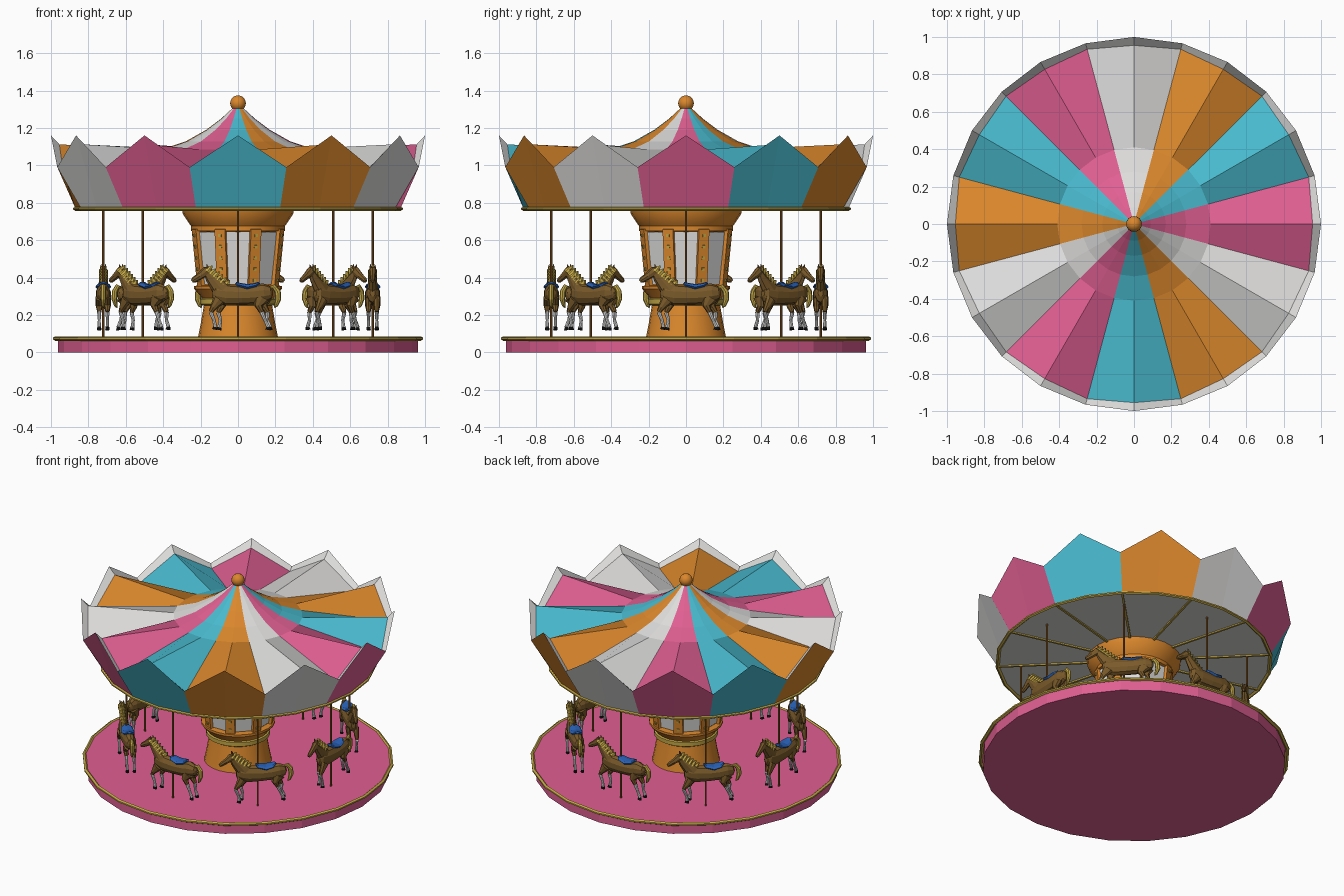
import bpy, bmesh, math
from math import sin, cos, pi, radians
from mathutils import Matrix, Vector

if "Cube" in bpy.data.objects:
    bpy.data.objects.remove(bpy.data.objects["Cube"])


def mat(name, r, g, b):
    m = bpy.data.materials.new(name)
    lin = [((c / 255 + 0.055) / 1.055) ** 2.4 if c > 10 else c / 3300 for c in (r, g, b)]
    m.diffuse_color = (*lin, 1)
    m.use_nodes = True
    m.node_tree.nodes["Principled BSDF"].inputs["Base Color"].default_value = m.diffuse_color
    return m


PINK, TEAL = mat("pink", 224, 95, 146), mat("teal", 73, 186, 206)
ORANGE, WHITE = mat("orange", 218, 135, 44), mat("white", 222, 221, 220)
GOLD, BROWN = mat("gold", 196, 168, 70), mat("horse brown", 122, 90, 42)
WOOD, BLUE = mat("pole brown", 142, 92, 36), mat("saddle blue", 40, 96, 180)
BLACK = mat("hoof black", 25, 24, 24)


def make(name, bm, mats, smooth=None):
    bmesh.ops.recalc_face_normals(bm, faces=bm.faces)
    me = bpy.data.meshes.new(name)
    bm.to_mesh(me)
    bm.free()
    for m in mats:
        me.materials.append(m)
    ob = bpy.data.objects.new(name, me)
    bpy.context.collection.objects.link(ob)
    if smooth:
        bpy.ops.object.select_all(action='DESELECT')
        bpy.context.view_layer.objects.active = ob
        ob.select_set(True)
        bpy.ops.object.shade_smooth_by_angle(angle=radians(smooth))
    return ob


def bridge(bm, rings, cap=True):
    """Join rings of vertices; returns (ring number, side number, face)."""
    out, n = [], len(rings[0])
    for i in range(len(rings) - 1):
        for j in range(n):
            k = (j + 1) % n
            out.append((i, j, bm.faces.new((rings[i][j], rings[i][k], rings[i + 1][k], rings[i + 1][j]))))
    if cap:
        bm.faces.new(rings[0])
        bm.faces.new(rings[-1])
    return out


def lathe(name, profile, m, n=24, turn=0.0, smooth=None, closed=False):
    bm = bmesh.new()
    rings = [[bm.verts.new((r * cos(turn + 2 * pi * j / n), r * sin(turn + 2 * pi * j / n), z))
              for j in range(n)] for r, z in profile]
    bridge(bm, rings + rings[:1] if closed else rings, not closed)
    return make(name, bm, [m], smooth)


def hoop(name, r, z, w, h, m):
    return lathe(name, [(r - w, z), (r, z - h), (r + w, z - h * .4), (r + w, z + h * .4), (r, z + h)], m, closed=True)


def boxes(bm, size, r, z, tilt, ang):
    mx = (Matrix.Rotation(ang, 4, 'Z') @ Matrix.Translation((r, 0, z))
          @ Matrix.Rotation(tilt, 4, 'Y') @ Matrix.Diagonal((*size, 1)))
    bmesh.ops.create_cube(bm, size=1, matrix=mx)


# platform
lathe("platform", [(.963, 0), (.963, .068), (.97, .078)], PINK)
hoop("platform_rim", .977, .074, .013, .012, GOLD)

# canopy: pleated roof, raised panels and flat underside in one skin
# each ring: ridge radius, ridge height, valley radius, valley height
CANOPY = [(.03, 1.305, .03, 1.305), (.09, 1.25, .09, 1.25), (.17, 1.19, .17, 1.19), (.28, 1.128, .28, 1.128),
          (.41, 1.085, .41, 1.085), (.955, 1.112, .967, .968), (1, 1.16, 1, .99),
          (.87, .772, .87, .772), (.05, .775, .05, .775)]
bm = bmesh.new()
rings = []
for ra, za, rb, zb in CANOPY:
    rings.append([bm.verts.new(((rb if j % 2 else ra) * cos(j * pi / 12),
                                (rb if j % 2 else ra) * sin(j * pi / 12),
                                zb if j % 2 else za)) for j in range(24)])
for i, j, f in bridge(bm, rings):
    f.material_index = 3 if i in (5, 7) else ((j + 1) // 2) % 4
make("canopy", bm, [PINK, TEAL, ORANGE, WHITE])
hoop("canopy_rim", .87, .768, .012, .011, GOLD)

# underside spokes
bm = bmesh.new()
for k in range(12):
    boxes(bm, (.6, .014, .012), .57, .77, 0, radians(15 + 30 * k))
make("canopy_spokes", bm, [GOLD])

# top ball
bm = bmesh.new()
bmesh.ops.create_uvsphere(bm, u_segments=16, v_segments=10, radius=.042,
                          matrix=Matrix.Translation((0, 0, 1.332)))
make("top_ball", bm, [ORANGE], 60)

# centre column
lathe("column_base", [(.215, .075), (.2, .15), (.182, .255)], ORANGE, smooth=30)
lathe("column_band", [(.19, .25), (.203, .258), (.203, .285), (.19, .292)], GOLD, smooth=30)
lathe("column_ledge", [(.19, .285), (.2, .30), (.235, .34), (.235, .355), (.2, .36)], ORANGE, smooth=30)
lathe("column_drum", [(.211, .35), (.2435, .66)], ORANGE, 8, pi / 8)
lathe("column_cornice", [(.225, .645), (.25, .65), (.25, .675), (.262, .69), (.295, .74), (.3, .774)],
      ORANGE, smooth=30)
bm = bmesh.new()
for k in range(8):
    boxes(bm, (.008, .125, .28), .2115, .505, .1, k * pi / 4)
make("column_windows", bm, [WHITE])
bm = bmesh.new()
for k in range(8):
    boxes(bm, (.022, .06, .31), .229, .505, .105, (k + .5) * pi / 4)
make("column_pillars", bm, [ORANGE])
bm = bmesh.new()
for k in range(8):
    for i in range(5):
        boxes(bm, (.012, .016, .016), .229 + .011 + (i - 2) * .0063, .505 + (i - 2) * .06, .105, (k + .5) * pi / 4)
make("pillar_studs", bm, [GOLD])

# one horse, modelled in side view at the front of the ring
Y = -.72


def loft(bm, pts, m=0, y=0.0, n=8):
    """Elliptical tube along side-view points (x, z, half height, half width)."""
    rings = []
    for i, (x, z, a, b) in enumerate(pts):
        p, q = pts[max(i - 1, 0)], pts[min(i + 1, len(pts) - 1)]
        t = Vector((q[0] - p[0], q[1] - p[1])).normalized()
        rings.append([bm.verts.new((x - t.y * a * cos(u), Y + y + b * sin(u), z + t.x * a * cos(u)))
                      for u in (2 * pi * j / n for j in range(n))])
    old = set(bm.faces)
    bridge(bm, rings)
    for f in set(bm.faces) - old:
        f.material_index = m


bm = bmesh.new()
# trunk, neck and head
loft(bm, [(-.138, .318, .02, .014), (-.12, .317, .048, .03), (-.06, .308, .058, .039), (.02, .306, .053, .042),
          (.09, .31, .053, .042), (.14, .317, .052, .038), (.175, .318, .035, .025), (.186, .318, .012, .01)], n=10)
loft(bm, [(-.075, .322, .055, .034), (-.115, .37, .043, .025), (-.145, .405, .033, .019), (-.165, .437, .022, .015)])
loft(bm, [(-.142, .446, .014, .012), (-.168, .434, .027, .02), (-.205, .407, .019, .015),
          (-.235, .388, .016, .013), (-.246, .38, .009, .008)])
for s in (-1, 1):
    loft(bm, [(-.16, .448, .009, .006), (-.162, .458, .007, .005), (-.168, .472, .001, .001)], y=s * .012, n=5)
# legs: brown upper, white lower, black hoof
LEGS = [(-1, [(-.1, .285, .035), (-.132, .24, .018), (-.146, .216, .012), (-.128, .172, .009), (-.122, .136, .011)]),
        (1, [(-.08, .285, .035), (-.092, .24, .018), (-.106, .214, .012), (-.094, .172, .009), (-.1, .134, .011)]),
        (-1, [(.13, .295, .045), (.108, .25, .022), (.127, .216, .013), (.145, .172, .009), (.163, .134, .011)]),
        (1, [(.145, .295, .042), (.135, .25, .022), (.158, .216, .013), (.157, .172, .009), (.172, .136, .011)])]
for s, path in LEGS:
    p = [(x, z, a, min(a * .85, .02)) for x, z, a in path]
    x, z = path[-1][:2]
    loft(bm, p[:3], 0, s * .022)
    loft(bm, p[2:], 1, s * .022)
    loft(bm, [(x, z, .011, .01), (x - .003, z - .014, .015, .012)], 2, s * .022)
# tail, saddle
loft(bm, [(.168, .345, .008, .008), (.192, .352, .014, .012), (.212, .325, .017, .014),
          (.215, .285, .016, .014), (.203, .25, .01, .008), (.195, .238, .002, .002)], 3)
loft(bm, [(-.012, .372, .006, .014), (0, .362, .012, .035), (.05, .349, .016, .043),
          (.095, .359, .013, .037), (.115, .373, .006, .014)], 4)
# spiky mane
A, B = Vector((-.158, .458)), Vector((-.045, .364))
edge = [A.lerp(B, i / 12) + (Vector((.013, .016)) if i % 2 else Vector((0, 0))) for i in range(13)]
inner = [A.lerp(B, i / 12) - Vector((.016, .018)) for i in range(13)]
strips = []
for e, q in zip(edge, inner):
    strips.append([bm.verts.new((v.x, Y + w, v.y)) for v, w in
                   ((e, -.006), (e, .006), (q, .024), (q, -.024))])
for _, _, f in bridge(bm, strips):
    f.material_index = 3
horse = make("horse_1", bm, [BROWN, WHITE, BLACK, GOLD, BLUE])

# pole through the horse
bm = bmesh.new()
bmesh.ops.create_cone(bm, cap_ends=True, segments=8, radius1=.006, radius2=.006, depth=.69,
                      matrix=Matrix.Translation((0, Y, .425)))
pole = make("pole_1", bm, [WOOD])

# repeat around the ring
for k in range(1, 8):
    for src, label in ((horse, "horse"), (pole, "pole")):
        ob = bpy.data.objects.new(f"{label}_{k + 1}", src.data)
        ob.rotation_euler.z = k * pi / 4
        bpy.context.collection.objects.link(ob)
